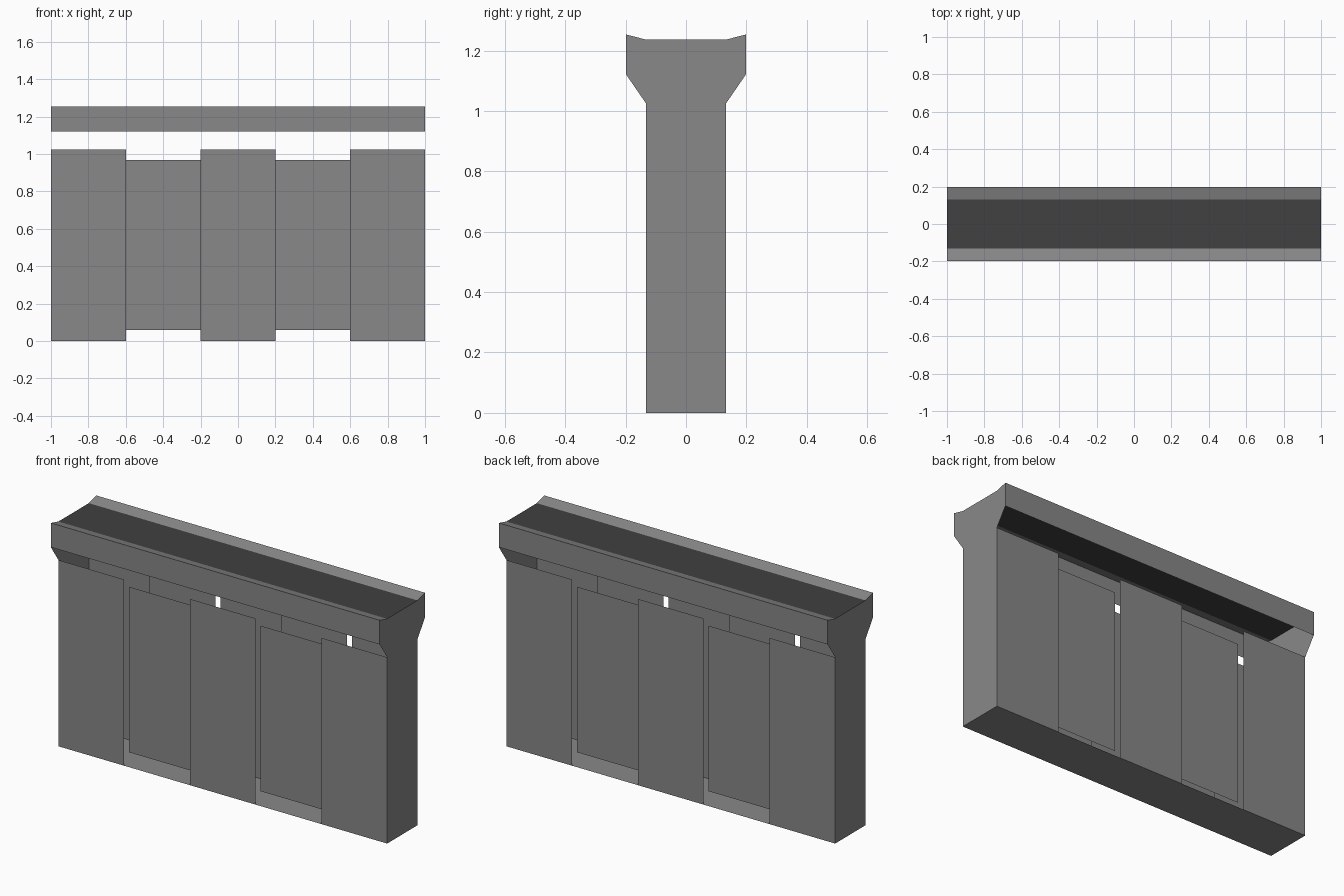
import bpy
from mathutils import Vector

cube = bpy.data.objects.get("Cube")
if cube:
    bpy.data.objects.remove(cube)


def material(name, value):
    mat = bpy.data.materials.new(name)
    mat.use_nodes = True
    colour = (value, value, value, 1)
    mat.diffuse_color = colour
    mat.node_tree.nodes["Principled BSDF"].inputs["Base Color"].default_value = colour
    return mat


GREY = material("concrete grey", 0.246)
DARK = material("road dark grey", 0.052)

# Main dimensions
HALF = 1.0            # half length
WALL = 0.132          # half thickness of the wall
LIP = 0.198           # half thickness of the overhanging parapet
RECESS = 0.09         # half distance between recessed panels
WALL_TOP, LIP_LOW, ROAD, TOP = 1.024, 1.12, 1.236, 1.253
BAY = 2 * HALF / 5


def sheet(name, points, outward, mat=GREY):
    """One flat face, wound so that its normal points outward."""
    mesh = bpy.data.meshes.new(name)
    mesh.from_pydata([Vector(p) for p in points], [], [range(len(points))])
    if mesh.polygons[0].normal.dot(Vector(outward)) < 0:
        mesh.flip_normals()
    mesh.materials.append(mat)
    obj = bpy.data.objects.new(name, mesh)
    bpy.context.collection.objects.link(obj)
    return obj


def strip(name, x0, x1, a, b, outward, mat=GREY):
    """Rectangle from x0 to x1 between two (y, z) points."""
    return sheet(name, [(x0, *a), (x1, *a), (x1, *b), (x0, *b)], outward, mat)


for side, label in ((-1, "front"), (1, "back")):
    out = (0, side, 0)
    # Alternating full-height piers and shorter recessed panels
    for i in range(5):
        x0 = -HALF + i * BAY
        if i % 2 == 0:
            strip(f"{label}_pier_{i}", x0, x0 + BAY,
                  (side * WALL, 0), (side * WALL, WALL_TOP), out)
        else:
            strip(f"{label}_recessed_panel_{i}", x0, x0 + BAY,
                  (side * RECESS, 0.058), (side * RECESS, 0.968), out)
    # Parapet face and its sloping inner lip
    strip(f"{label}_parapet", -HALF, HALF,
          (side * LIP, LIP_LOW), (side * LIP, TOP), out)
    strip(f"{label}_parapet_slope", -HALF, HALF,
          (side * LIP, TOP), (side * WALL, ROAD), (0, 0, 1))

# Dark walkway on top and the base underneath
strip("walkway", -HALF, HALF, (-WALL, ROAD), (WALL, ROAD), (0, 0, 1), DARK)
strip("base", -HALF, HALF, (-WALL, 0), (WALL, 0), (0, 0, -1))

# End caps with the full wall profile
half_profile = [(WALL, 0), (WALL, WALL_TOP), (LIP, LIP_LOW), (LIP, TOP), (WALL, ROAD)]
profile = half_profile + [(-y, z) for y, z in reversed(half_profile)]
for side, label in ((-1, "right"), (1, "left")):
    sheet(f"{label}_end_cap", [(side * HALF, y, z) for y, z in profile], (side, 0, 0))
